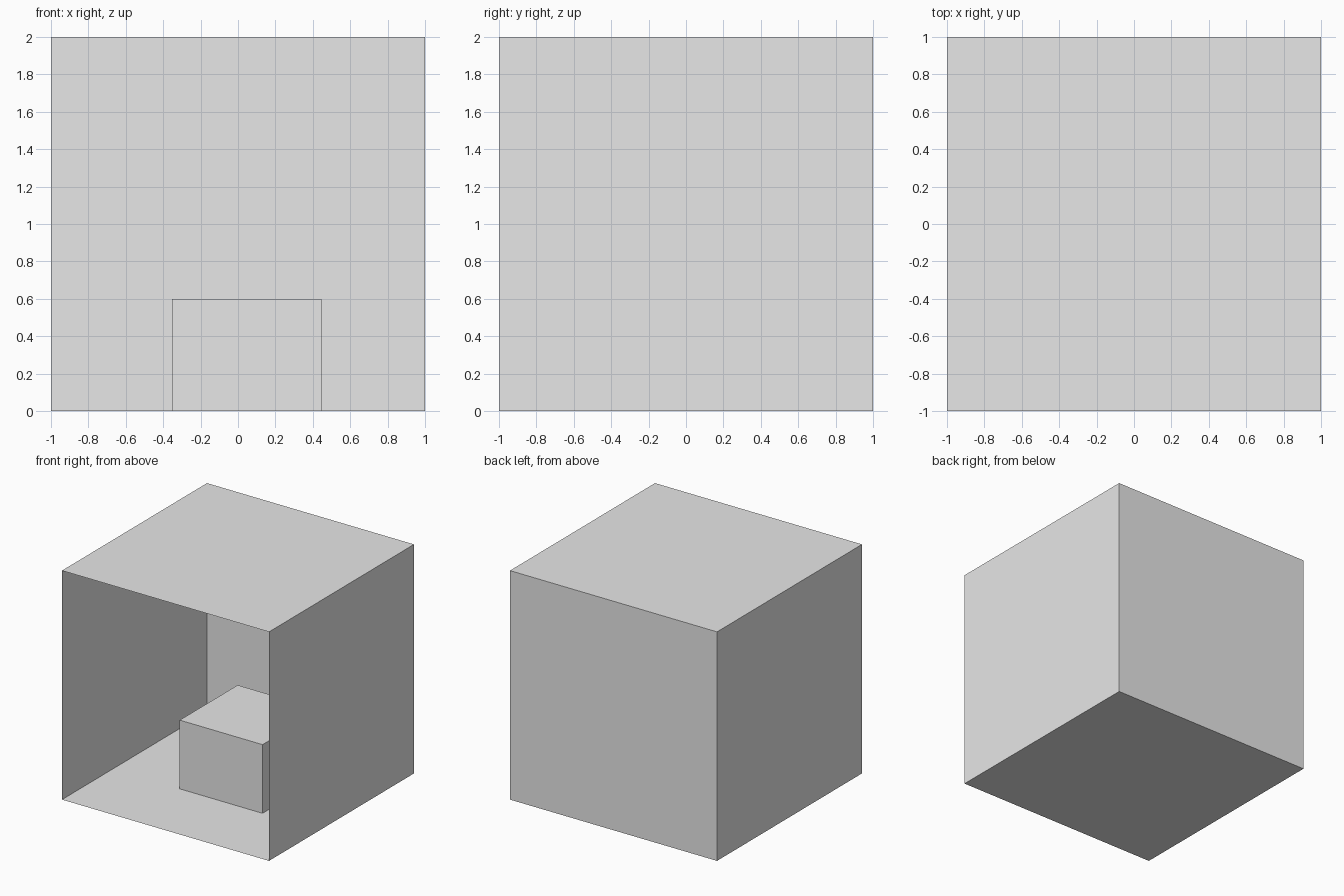
import bpy
import bmesh
from mathutils import Matrix, Vector

if "Cube" in bpy.data.objects:
    bpy.data.objects.remove(bpy.data.objects["Cube"], do_unlink=True)

GREY = (0.8, 0.8, 0.8, 1.0)
grey = bpy.data.materials.new("light_grey")
grey.use_nodes = True
grey.diffuse_color = GREY
grey.node_tree.nodes["Principled BSDF"].inputs["Base Color"].default_value = GREY


def open_box(name, centre, size, open_side):
    """Thin-walled box without the face that points towards open_side."""
    bm = bmesh.new()
    bmesh.ops.create_cube(bm, size=1, matrix=Matrix.LocRotScale(centre, None, size))
    bm.normal_update()
    missing = [f for f in bm.faces if f.normal.dot(open_side) > 0.9]
    bmesh.ops.delete(bm, geom=missing, context="FACES")
    mesh = bpy.data.meshes.new(name)
    bm.to_mesh(mesh)
    bm.free()
    mesh.materials.append(grey)
    obj = bpy.data.objects.new(name, mesh)
    bpy.context.collection.objects.link(obj)
    return obj


# Room shell, open at the front
open_box("room_shell", Vector((0, 0, 1)), Vector((2, 2, 2)), Vector((0, -1, 0)))

# Block standing on the floor, its underside covered by the floor
open_box("inner_block", Vector((0.047, 0.1, 0.3)), Vector((0.8, 0.8, 0.6)), Vector((0, 0, -1)))
